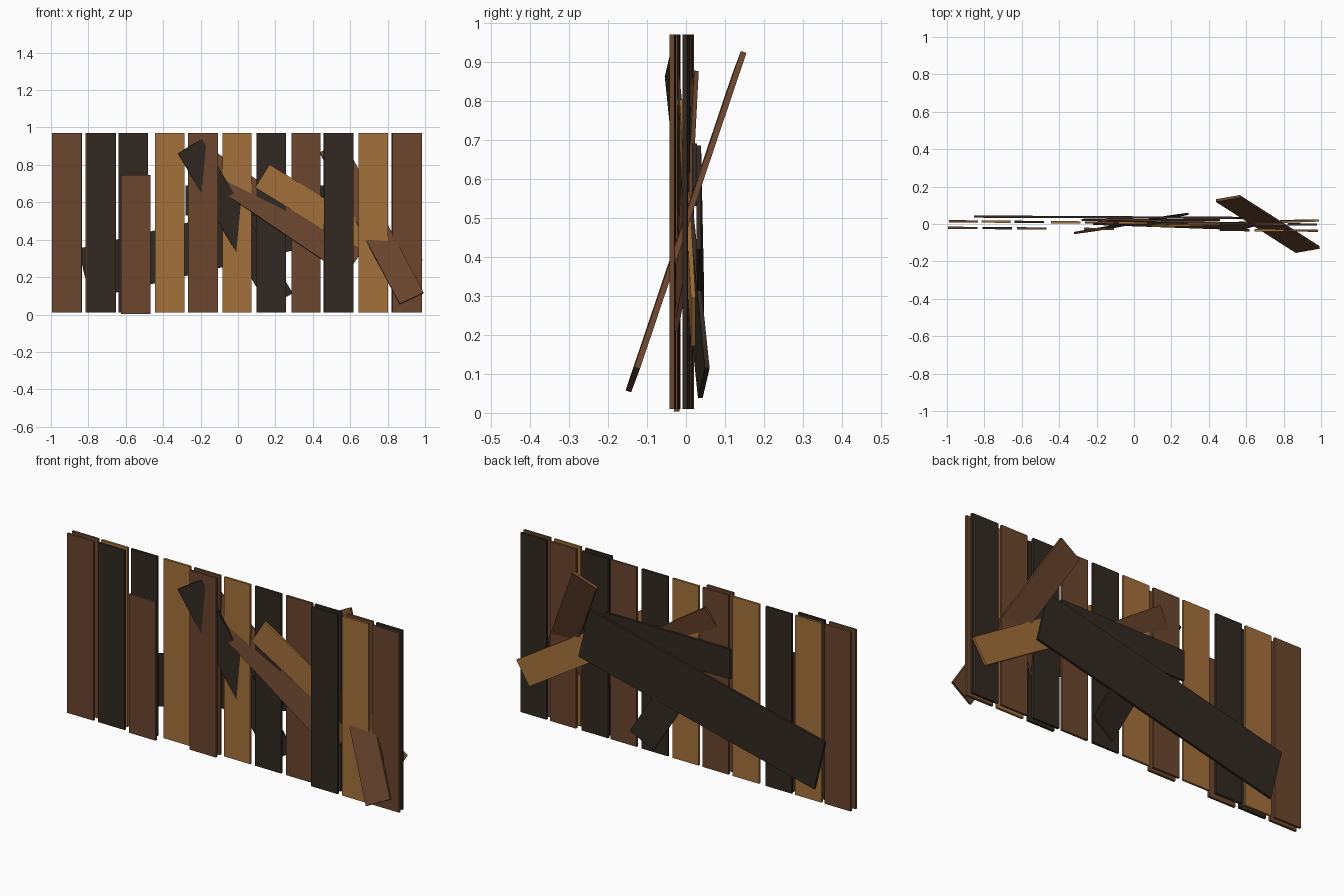
import bpy
from math import cos, sin, radians
from mathutils import Vector, Matrix

if "Cube" in bpy.data.objects:
    bpy.data.objects.remove(bpy.data.objects["Cube"])


def material(name, rgb):
    m = bpy.data.materials.new(name)
    m.diffuse_color = (*rgb, 1)
    m.use_nodes = True
    m.node_tree.nodes["Principled BSDF"].inputs["Base Color"].default_value = m.diffuse_color
    return m


WOOD = {
    "brown": material("brown_wood", (0.145, 0.06, 0.027)),
    "tan": material("tan_wood", (0.37, 0.165, 0.042)),
    "dark": material("dark_wood", (0.032, 0.022, 0.015)),
}


def board(name, wood, x, z, length, width, angle, y=0.0, gx=0.0, gz=0.0, thick=0.012):
    """Flat board at (x, y, z); angle is seen from the front, gx/gz are the y slopes of its face."""
    a = radians(angle)
    u = Vector((cos(a), gx * cos(a) + gz * sin(a), sin(a))).normalized()
    n = Vector((-gx, 1, -gz)).normalized()
    v = n.cross(u)
    bpy.ops.mesh.primitive_cube_add(size=1)
    ob = bpy.context.object
    ob.name = ob.data.name = name
    basis = Matrix((u, v, n)).transposed().to_4x4()
    ob.data.transform(Matrix.Translation((x, y, z)) @ basis
                      @ Matrix.Diagonal((length, width, thick, 1)))
    ob.data.materials.append(WOOD[wood])
    return ob


# Full rear row of upright planks
rear = [(-0.912, "brown"), (-0.737, "tan"), (-0.56, "dark"), (-0.365, "tan"),
        (-0.185, "brown"), (-0.005, "tan"), (0.178, "dark"), (0.363, "brown"),
        (0.535, "dark"), (0.725, "brown"), (0.9, "dark")]
for i, (x, wood) in enumerate(rear):
    board(f"rear_plank_{i + 1}", wood, x, 0.49, 0.96, 0.156, 90, 0.006 - 0.009 * x, -0.009)

# Partial front row, with one broken-off short plank
front = [(-0.915, "brown", 0.97), (-0.73, "dark", 0.97), (-0.547, "brown", 0.745),
         (-0.187, "brown", 0.97), (0.538, "dark", 0.97), (0.723, "tan", 0.97),
         (0.905, "brown", 0.97)]
for i, (x, wood, top) in enumerate(front):
    low = 0.003 if top < 0.9 else 0.01
    board(f"front_plank_{i + 1}", wood, x, (top + low) / 2, top - low, 0.158, 90,
          -0.028 - 0.008 * x, -0.009)

# Long brace across the back
board("back_brace", "dark", -0.122, 0.385, 1.44, 0.275, 13.4, 0.036, -0.005)
# Short board behind the brace
board("back_cross_board", "dark", 0.09, 0.61, 0.74, 0.16, 0, 0.022)
# Loose boards pushed diagonally through the wall
board("diagonal_dark_board", "dark", -0.015, 0.488, 0.96, 0.15, 120.5, 0.003, 0.15, -0.015)
board("diagonal_brown_board", "brown", 0.222, 0.543, 0.96, 0.16, -34, 0.0, 0.066, 0.15)
board("diagonal_tan_board", "tan", 0.54, 0.487, 0.965, 0.145, -31.8, 0.004, 0.026, -0.016)
board("leaning_brown_board", "brown", 0.715, 0.49, 0.955, 0.143, 117.8, 0.0, 0.015, 0.345, 0.015)
